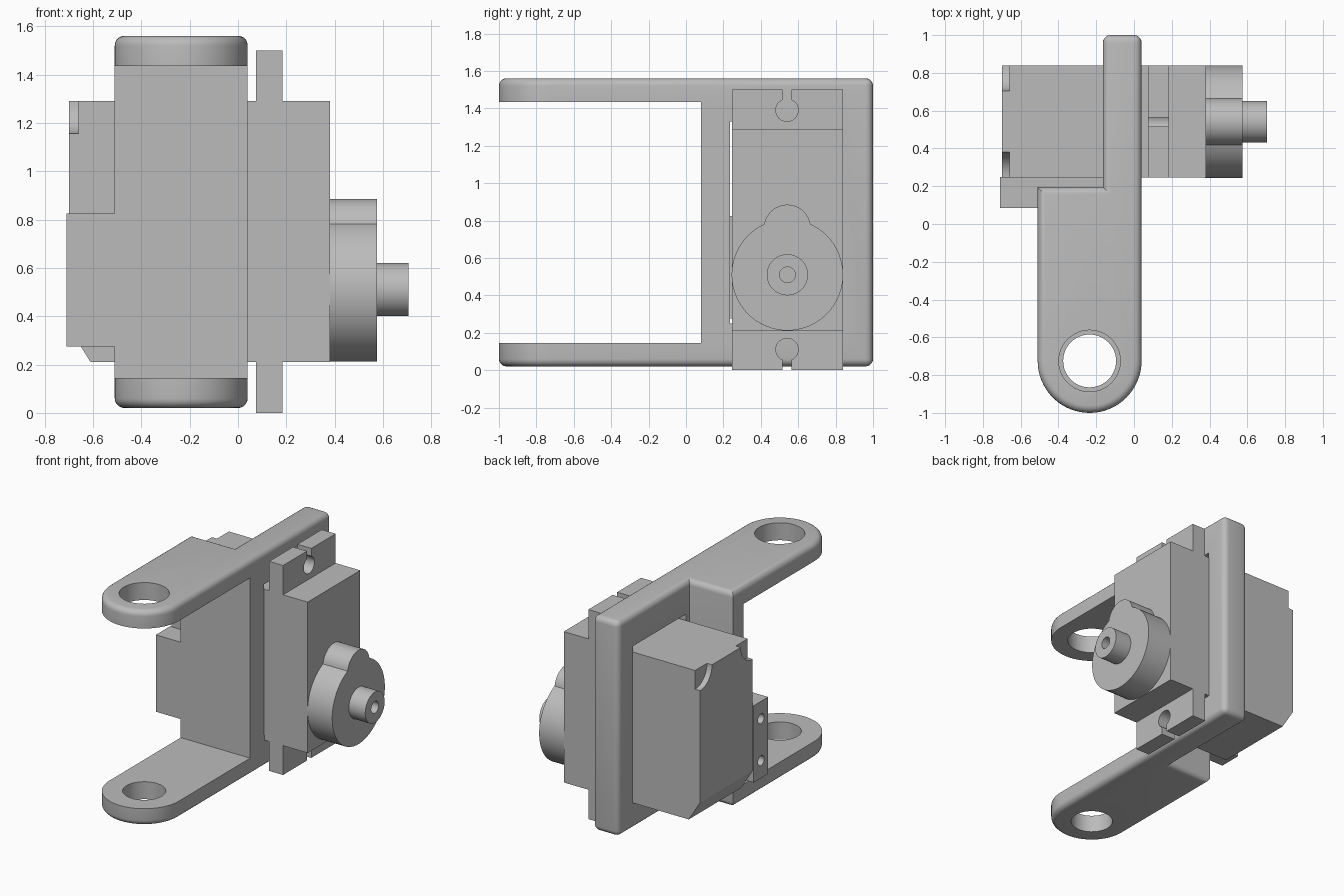
import bpy, bmesh, math
from mathutils import Matrix, Vector

if "Cube" in bpy.data.objects:
    bpy.data.objects.remove(bpy.data.objects["Cube"])

grey = bpy.data.materials.new("plain grey")
grey.diffuse_color = (0.5, 0.5, 0.5, 1)
grey.use_nodes = True
grey.node_tree.nodes["Principled BSDF"].inputs["Base Color"].default_value = grey.diffuse_color


def finish(name, bm):
    bmesh.ops.recalc_face_normals(bm, faces=bm.faces)
    me = bpy.data.meshes.new(name)
    bm.to_mesh(me)
    bm.free()
    ob = bpy.data.objects.new(name, me)
    bpy.context.collection.objects.link(ob)
    me.materials.append(grey)
    return ob


def prism_bm(points, axis, lo, hi):
    """Extrude a 2D outline along x (points y,z), y (points x,z) or z (points x,y)."""
    place = {"x": lambda a, b, c: (c, a, b),
             "y": lambda a, b, c: (a, c, b),
             "z": lambda a, b, c: (a, b, c)}[axis]
    bm = bmesh.new()
    face = bm.faces.new([bm.verts.new(place(a, b, lo)) for a, b in points])
    ext = bmesh.ops.extrude_face_region(bm, geom=[face])
    shift = Vector(place(0, 0, hi - lo))
    bmesh.ops.translate(bm, vec=shift, verts=[v for v in ext["geom"] if isinstance(v, bmesh.types.BMVert)])
    bmesh.ops.recalc_face_normals(bm, faces=bm.faces)
    return bm


def prism(name, points, axis, lo, hi):
    return finish(name, prism_bm(points, axis, lo, hi))


def box(name, x0, x1, y0, y1, z0, z1):
    return prism(name, [(x0, y0), (x1, y0), (x1, y1), (x0, y1)], "z", z0, z1)


def arc(cx, cy, r, a0, a1, n):
    return [(cx + r * math.cos(math.radians(a0 + (a1 - a0) * i / n)),
             cy + r * math.sin(math.radians(a0 + (a1 - a0) * i / n))) for i in range(n + 1)]


def cyl(name, axis, ca, cb, r, lo, hi, n=48):
    return prism(name, arc(ca, cb, r, 0, 360, n)[:-1], axis, lo, hi)


def boolean(ob, op, *others):
    bpy.context.view_layer.objects.active = ob
    for other in others:
        mod = ob.modifiers.new("bool", "BOOLEAN")
        mod.operation, mod.solver, mod.object = op, "EXACT", other
        bpy.ops.object.modifier_apply(modifier=mod.name)
        bpy.data.objects.remove(other, do_unlink=True)


# Bracket: lug-shaped outline with a narrow rear plate, rounded outer rim
Z0, Z1 = 0.02, 1.56
outline = arc(-0.235, -0.725, 0.275, 180, 360, 32) + [
    (0.04, 1.0), (-0.165, 1.0), (-0.165, 0.195), (-0.51, 0.195)]
bm = prism_bm(outline, "z", Z0, Z1)
rim = []
for e in bm.edges:
    a, b = (v.co for v in e.verts)
    if abs(a.z - b.z) < 1e-4 or (a.y > 0.99 and b.y > 0.99):
        rim.append(e)
bmesh.ops.bevel(bm, geom=rim, offset=0.04, segments=5, profile=0.5, affect="EDGES")
bracket = finish("bracket", bm)
boolean(bracket, "DIFFERENCE",
        box("fork_gap", -1, 1, -1.5, 0.08, 0.145, 1.435),
        box("servo_opening", -0.4, 0.3, 0.235, 0.835, 0.25, 1.33),
        cyl("upper_hole", "z", -0.235, -0.725, 0.163, 1.3, 1.8),
        cyl("lower_hole", "z", -0.235, -0.725, 0.14, -0.2, 0.3))

# Motor case: chamfered lower rear edge, scooped upper rear corners
case = prism("motor_case", [(-0.61, 0.21), (0.38, 0.21), (0.38, 1.29), (-0.70, 1.29), (-0.70, 0.355)],
             "y", 0.245, 0.84)
boolean(case, "DIFFERENCE", *[cyl("scoop", "x", y, 1.29, 0.135, -0.8, -0.66) for y in (0.245, 0.84)])

# Mounting flange with a keyhole slot at each end
flange = box("mounting_flange", 0.075, 0.185, 0.245, 0.84, 0.0, 1.5)
for zc, za, zb in ((1.39, 1.39, 1.6), (0.11, -0.1, 0.11)):
    boolean(flange, "DIFFERENCE",
            cyl("screw_hole", "x", 0.54, zc, 0.06, 0, 0.3, 32),
            box("slot", 0, 0.3, 0.515, 0.565, za, zb))

# Gear housing: large disc with a smaller lobe above
housing = cyl("gear_housing", "x", 0.542, 0.51, 0.298, 0.375, 0.575, 64)
boolean(housing, "UNION", cyl("lobe", "x", 0.542, 0.76, 0.125, 0.375, 0.575))

# Output shaft with a screw hole
shaft = cyl("output_shaft", "x", 0.542, 0.51, 0.11, 0.57, 0.705)
boolean(shaft, "DIFFERENCE", cyl("bore", "x", 0.542, 0.51, 0.042, 0.585, 0.8, 32))

# Cable block beside the case, with two screw holes
block = box("cable_block", -0.71, -0.15, 0.085, 0.25, 0.275, 0.825)
boolean(block, "DIFFERENCE", *[cyl("hole", "x", 0.165, z, 0.035, -0.8, -0.55, 24) for z in (0.40, 0.70)])

# Smooth rounded surfaces, keep hard edges
bpy.ops.object.select_all(action="DESELECT")
for ob in (bracket, case, flange, housing, shaft, block):
    ob.select_set(True)
bpy.context.view_layer.objects.active = bracket
bpy.ops.object.shade_smooth_by_angle(angle=math.radians(30))
